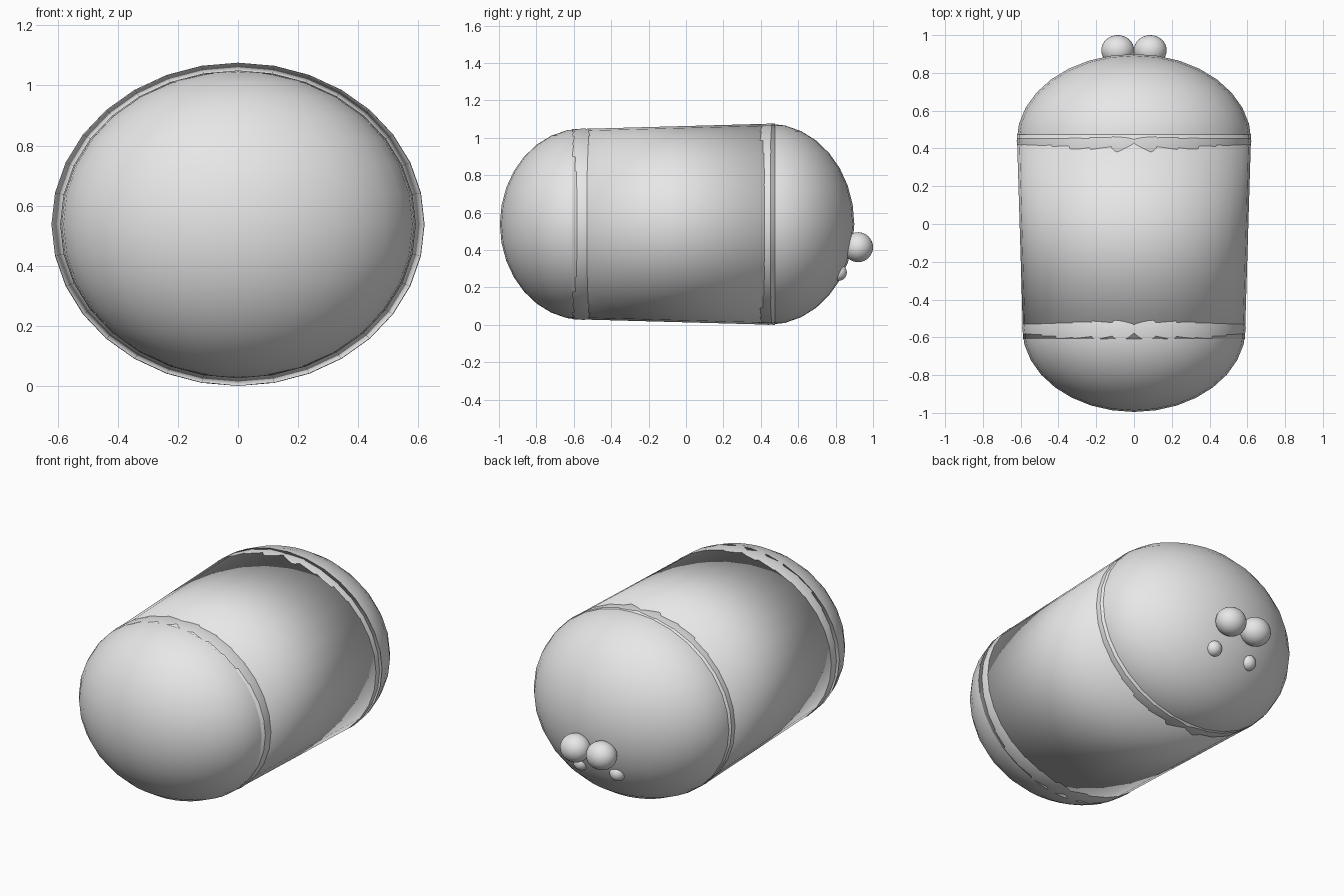
import bpy
import bmesh
from mathutils import Matrix, Vector

cube = bpy.data.objects.get("Cube")
if cube:
    bpy.data.objects.remove(cube, do_unlink=True)

# One plain grey for everything
GREY = (0.8, 0.8, 0.8, 1)
grey = bpy.data.materials.new("plain_grey")
grey.use_nodes = True
grey.diffuse_color = GREY
grey.node_tree.nodes["Principled BSDF"].inputs["Base Color"].default_value = GREY

MID_Z = 0.538


def add_object(name, bm):
    mesh = bpy.data.meshes.new(name)
    bmesh.ops.recalc_face_normals(bm, faces=bm.faces)
    for face in bm.faces:
        face.smooth = True
    bm.to_mesh(mesh)
    bm.free()
    mesh.materials.append(grey)
    obj = bpy.data.objects.new(name, mesh)
    bpy.context.collection.objects.link(obj)
    return obj


def ellipsoid(name, centre, radii):
    bm = bmesh.new()
    bmesh.ops.create_uvsphere(bm, u_segments=32, v_segments=16, radius=1)
    bmesh.ops.scale(bm, vec=radii, verts=bm.verts)
    add_object(name, bm).location = centre


# Body: closed tapered tube along y, smooth shaded over its end rims
bm = bmesh.new()
bmesh.ops.create_cone(bm, cap_ends=True, segments=32, radius1=1, radius2=1, depth=2)
bmesh.ops.rotate(bm, matrix=Matrix.Rotation(-1.5707963, 3, "X"), verts=bm.verts)
for v in bm.verts:
    front = v.co.y < 0
    size = (0.587, 0.508) if front else (0.62, 0.538)
    v.co = Vector((v.co.x * size[0], -0.61 if front else 0.475, v.co.z * size[1]))
add_object("body", bm).location.z = MID_Z

# Rounded ends, each a whole ellipsoid sunk into the body
ellipsoid("front_end", (0, -0.55, MID_Z), (0.592, 0.445, 0.512))
ellipsoid("back_end", (0, 0.44, MID_Z), (0.621, 0.46, 0.538))

# Paired round knobs and small bumps on the back end
for side, sign in (("left", 1), ("right", -1)):
    ellipsoid(side + "_knob", (sign * 0.086, 0.92, 0.415), (0.087, 0.08, 0.08))
    ellipsoid(side + "_bump", (sign * 0.12, 0.815, 0.28), (0.045, 0.045, 0.045))
